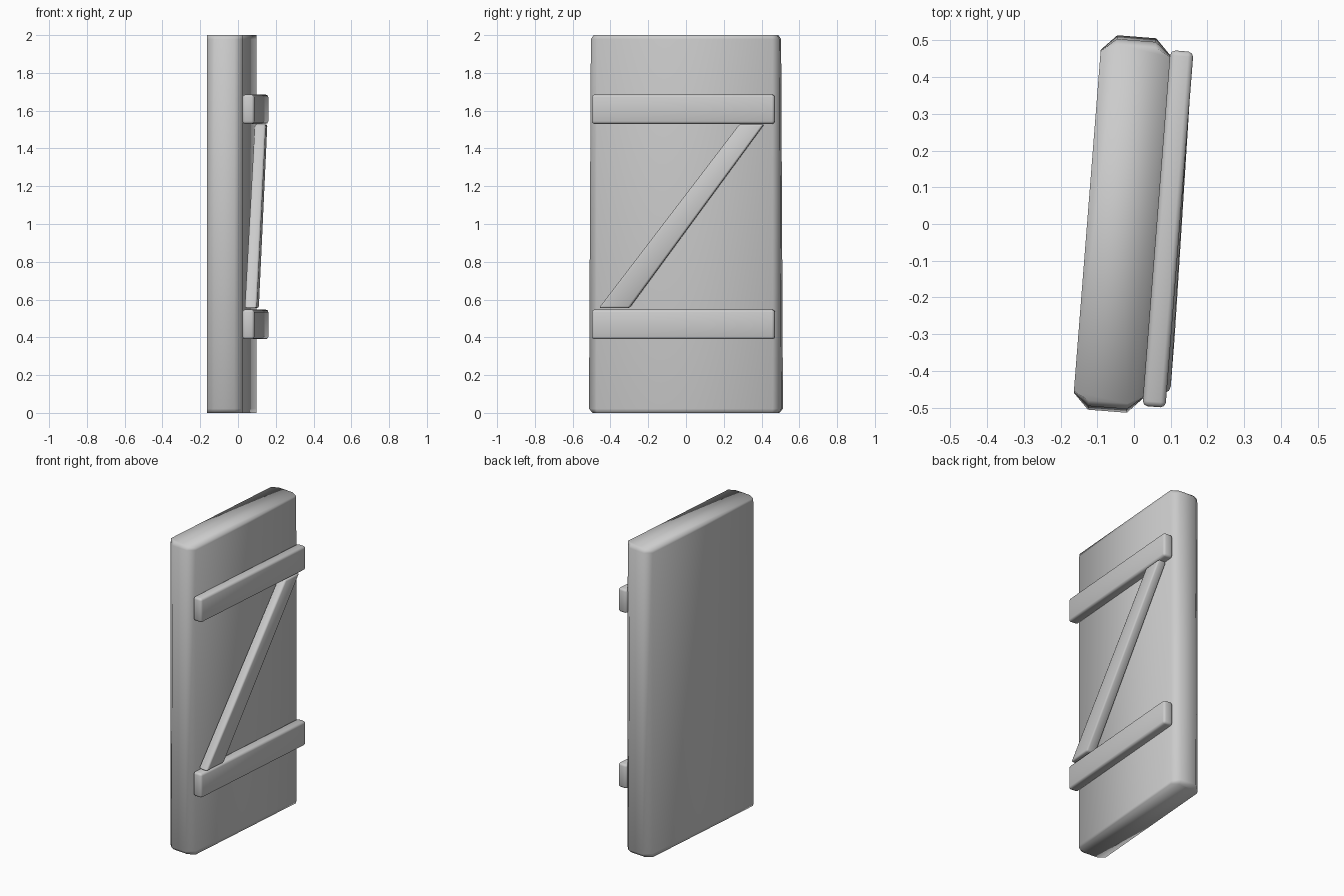
import bpy, bmesh, math

if "Cube" in bpy.data.objects:
    bpy.data.objects.remove(bpy.data.objects["Cube"])

ANGLE = math.radians(-4.5)   # the whole door is turned slightly
OFFSET = (-0.0325, 0, 0)


def loft(name, rings, bevel=0.0, segments=1):
    """Skin a stack of equal-length rings, cap both ends, optionally bevel."""
    bm = bmesh.new()
    rows = [[bm.verts.new(p) for p in ring] for ring in rings]
    n = len(rows[0])
    for a, b in zip(rows, rows[1:]):
        for i in range(n):
            j = (i + 1) % n
            bm.faces.new((a[i], a[j], b[j], b[i]))
    bm.faces.new(rows[0][::-1])
    bm.faces.new(rows[-1])
    bmesh.ops.recalc_face_normals(bm, faces=bm.faces)
    if bevel:
        bmesh.ops.bevel(bm, geom=list(bm.edges), offset=bevel, segments=segments,
                        profile=0.5, affect='EDGES')
    for f in bm.faces:
        f.smooth = True
    mesh = bpy.data.meshes.new(name)
    bm.to_mesh(mesh)
    bm.free()
    obj = bpy.data.objects.new(name, mesh)
    bpy.context.collection.objects.link(obj)
    obj.location = OFFSET
    obj.rotation_euler.z = ANGLE
    return obj


def slab_ring(z, end, side):
    """Octagonal plan: broad faces at x = +-0.095, chamfered ends."""
    t, w = 0.095, 0.053
    return [(t, -side, z), (t, side, z), (w, end, z), (-w, end, z),
            (-t, side, z), (-t, -side, z), (-w, -end, z), (w, -end, z)]


# Door slab, a touch wider at the bottom, with chamfered narrow ends
loft("door_slab", [slab_ring(0.0, 0.492, 0.465),
                   slab_ring(0.022, 0.511, 0.468),
                   slab_ring(1.978, 0.501, 0.466),
                   slab_ring(2.0, 0.486, 0.463)])

# Two horizontal planks
for name, z0, z1 in (("lower_plank", 0.39, 0.547), ("upper_plank", 1.53, 1.685)):
    loft(name, [[(0.094, y, z0), (0.157, y, z0), (0.157, y, z1), (0.094, y, z1)]
                for y in (-0.489, 0.482)], bevel=0.014, segments=2)

# Diagonal brace between the planks
loft("diagonal_brace", [
    [(0.103, -0.45, 0.555), (0.167, -0.45, 0.555),
     (0.167, -0.29, 0.555), (0.103, -0.29, 0.555)],
    [(0.098, 0.295, 1.528), (0.156, 0.295, 1.528),
     (0.156, 0.425, 1.528), (0.098, 0.425, 1.528)]], bevel=0.01, segments=2)
